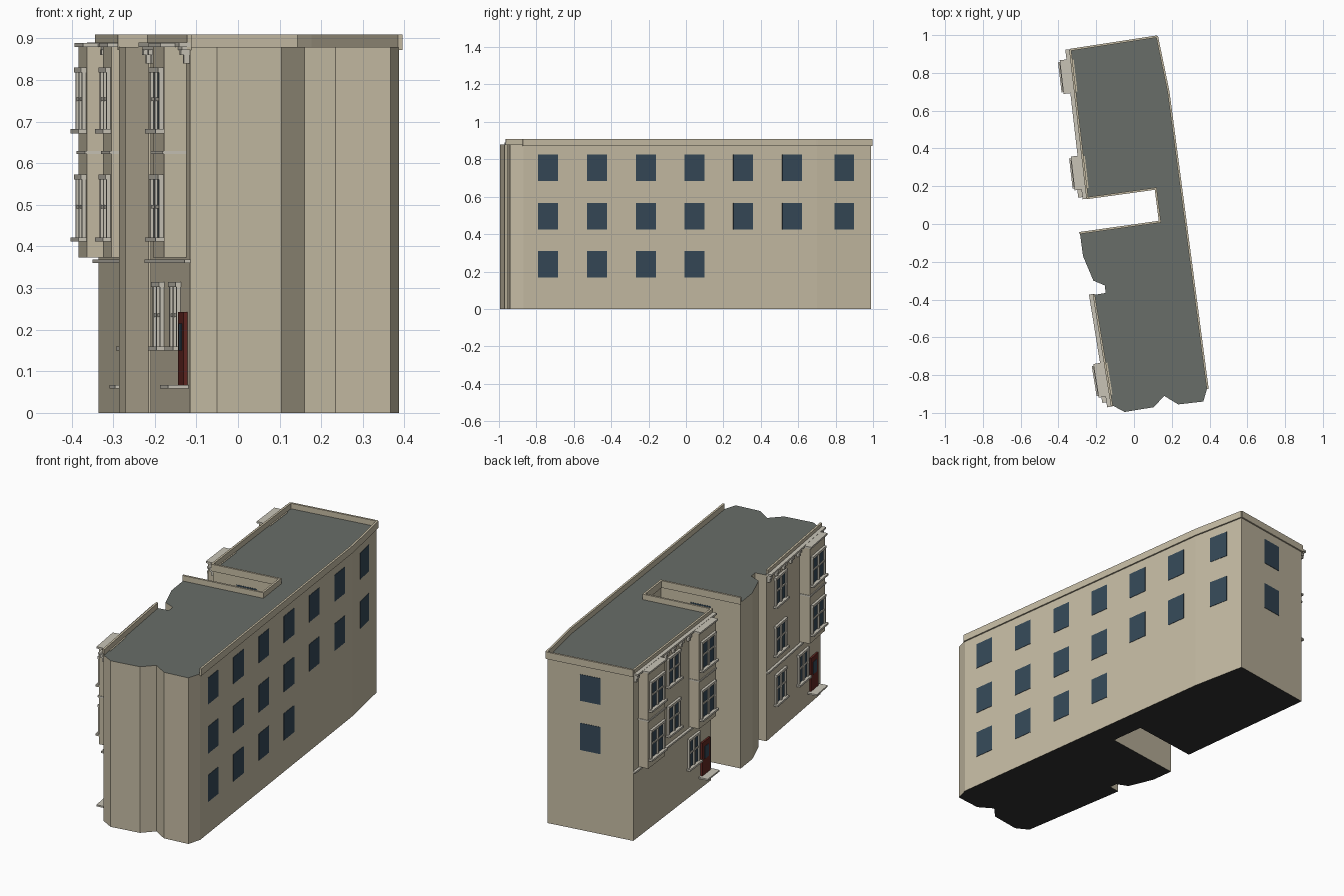
import bpy, bmesh
from mathutils import Vector

if "Cube" in bpy.data.objects:
    bpy.data.objects.remove(bpy.data.objects["Cube"])

def material(name, r, g, b):
    m = bpy.data.materials.new(name)
    m.diffuse_color = (r, g, b, 1)
    m.use_nodes = True
    m.node_tree.nodes["Principled BSDF"].inputs["Base Color"].default_value = m.diffuse_color
    return m

WALL = material("wall_tan", 0.56, 0.50, 0.37)
ROOF = material("roof_grey", 0.14, 0.155, 0.14)
BASE = material("base_dark", 0.03, 0.03, 0.03)
GLASS = material("glass_blue", 0.035, 0.065, 0.095)
TRIM = material("trim_pale", 0.58, 0.55, 0.47)
DOOR = material("door_red", 0.12, 0.02, 0.015)

# Building footprint, counter-clockwise from the south-west corner
P = [Vector(p) for p in [
    (-0.115, -0.96), (-0.05, -0.995), (0.104, -0.97), (0.16, -0.91), (0.234, -0.955),
    (0.367, -0.94), (0.387, -0.87), (0.18, 0.70), (0.12, 0.99), (-0.335, 0.92),
    (-0.245, 0.14), (0.117, 0.19), (0.14, 0.01), (-0.286, -0.05), (-0.27, -0.17),
    (-0.215, -0.30), (-0.155, -0.325), (-0.15, -0.365), (-0.21, -0.375)]]
EAST, EAST_N, NORTH, WEST_N, COURT_N, COURT_E, COURT_S, WEST_S = 6, 7, 8, 9, 10, 11, 12, 18
ROOF_Z = 0.88

def finish(name, bm, mats):
    bmesh.ops.recalc_face_normals(bm, faces=bm.faces)
    me = bpy.data.meshes.new(name)
    bm.to_mesh(me)
    bm.free()
    for m in mats:
        me.materials.append(m)
    ob = bpy.data.objects.new(name, me)
    bpy.context.collection.objects.link(ob)
    return ob

def edge(i):
    a, b = P[i], P[(i + 1) % len(P)]
    d = (b - a).normalized()
    return a, d, Vector((d.y, -d.x)), (b - a).length

def along(i, y):
    """Distance along wall i at which it reaches the given y."""
    a, d, n, length = edge(i)
    return (y - a.y) / d.y

def box(bm, i, u0, u1, d0, d1, z0, z1):
    """Box laid on wall i: u along it, d outward from it, z up."""
    a, d, n, _ = edge(i)
    vs = []
    for z in (z0, z1):
        for u, o in ((u0, d0), (u1, d0), (u1, d1), (u0, d1)):
            p = a + d * u + n * o
            vs.append(bm.verts.new((p.x, p.y, z)))
    for f in ((0, 1, 2, 3), (4, 5, 6, 7), (0, 1, 5, 4), (1, 2, 6, 5), (2, 3, 7, 6), (3, 0, 4, 7)):
        bm.faces.new([vs[k] for k in f])

# Main body: extruded footprint with roof and dark underside
bm = bmesh.new()
low = [bm.verts.new((p.x, p.y, 0)) for p in P]
top = [bm.verts.new((p.x, p.y, ROOF_Z)) for p in P]
bm.faces.new(low[::-1]).material_index = 2
bm.faces.new(top).material_index = 1
for k in range(len(P)):
    j = (k + 1) % len(P)
    bm.faces.new((low[k], low[j], top[j], top[k]))
finish("building_body", bm, [WALL, ROOF, BASE])

# Parapet around the straight walls and the courtyard
bm = bmesh.new()
for i in (EAST, EAST_N, NORTH, WEST_N, COURT_N, COURT_E, COURT_S, WEST_S):
    L = edge(i)[3]
    box(bm, i, -0.003, L + 0.003, -0.003, 0.008, 0.872, 0.909)
finish("parapet", bm, [WALL])

# Plain flat windows on the east, north and courtyard walls
ROWS = [(0.168, 0.31), (0.424, 0.567), (0.685, 0.825)]
bm = bmesh.new()
for k, y in enumerate((-0.738, -0.476, -0.214, 0.045, 0.305, 0.567, 0.845)):
    i = EAST if y < 0.7 else EAST_N
    u = along(i, y)
    for z0, z1 in ROWS if k < 4 else ROWS[1:]:
        box(bm, i, u - 0.053, u + 0.053, -0.002, 0.002, z0, z1)
for i, rows in ((NORTH, ROWS[1:]), (COURT_N, ROWS), (COURT_S, ROWS)):
    u = edge(i)[3] / 2
    for z0, z1 in rows:
        box(bm, i, u - 0.055, u + 0.055, -0.002, 0.002, z0, z1)
finish("plain_windows", bm, [GLASS])

# Decorated west fronts
glass, frame, bays, trim, doors, steps = (bmesh.new() for _ in range(6))

def sash_window(i, u, w, off, z0, z1):
    h, zm = w / 2, (z0 + z1) / 2
    box(glass, i, u - h, u + h, off - 0.002, off + 0.003, z0, z1)
    for s in (-h, 0, h):                                        # jambs and mullion
        box(frame, i, u + s - 0.006, u + s + 0.006, off, off + 0.010, z0, z1)
    box(frame, i, u - h, u + h, off, off + 0.008, zm - 0.004, zm + 0.004)
    box(frame, i, u - h - 0.008, u + h + 0.008, off, off + 0.013, z1 - 0.008, z1 + 0.004)
    box(frame, i, u - h - 0.015, u + h + 0.015, off, off + 0.020, z0 - 0.010, z0)

FLOORS = [(0.422, 0.569), (0.682, 0.826)]
BAY = 0.054
fronts = [  # wall, bay centres, plain column, ground windows, door centre
    (WEST_N, (0.785, 0.275), 0.52, (0.32,), 0.205),
    (WEST_S, (-0.82,), -0.52, (-0.52, -0.765), -0.88)]
for i, bay_ys, col_y, ground_ys, door_y in fronts:
    L = edge(i)[3]
    # Cornice and string course over the full front
    box(trim, i, -0.006, L + 0.006, 0, 0.028, 0.880, 0.890)
    box(trim, i, 0, L, 0, 0.020, 0.872, 0.880)
    box(trim, i, -0.004, L + 0.004, 0, 0.014, 0.360, 0.369)
    # Projecting two-storey bays
    for y in bay_ys:
        u = along(i, y)
        box(bays, i, u - 0.085, u + 0.085, -0.01, BAY, 0.373, 0.882)
        box(trim, i, u - 0.090, u + 0.090, 0, BAY + 0.010, 0.880, 0.889)
        box(trim, i, u - 0.088, u + 0.088, 0, BAY + 0.005, 0.622, 0.630)
        for z0, z1 in FLOORS:
            sash_window(i, u, 0.13, BAY, z0, z1)
    # Windows set in the flat wall
    for z0, z1 in FLOORS:
        sash_window(i, along(i, col_y), 0.11, 0, z0, z1)
    for y in ground_ys:
        sash_window(i, along(i, y), 0.10, 0, 0.160, 0.310)
    # Door with surround and step slab
    u = along(i, door_y)
    box(doors, i, u - 0.04, u + 0.04, -0.002, 0.010, 0.066, 0.242)
    box(glass, i, u - 0.02, u + 0.02, 0.008, 0.012, 0.15, 0.215)
    box(steps, i, u - 0.06, u + 0.06, 0, 0.050, 0.059, 0.067)
    # Cornice brackets between the bays
    n = int(L / 0.075)
    for k in range(n + 1):
        u = 0.015 + k * (L - 0.03) / n
        if all(abs(u - along(i, y)) > 0.1 for y in bay_ys):
            box(trim, i, u - 0.008, u + 0.008, 0, 0.014, 0.840, 0.862)
            box(trim, i, u - 0.010, u + 0.010, 0, 0.022, 0.860, 0.874)

finish("sash_glass", glass, [GLASS])
finish("sash_frames", frame, [TRIM])
finish("bays", bays, [WALL])
finish("cornice_and_bands", trim, [TRIM])
finish("doors", doors, [DOOR])
finish("door_steps", steps, [TRIM])
